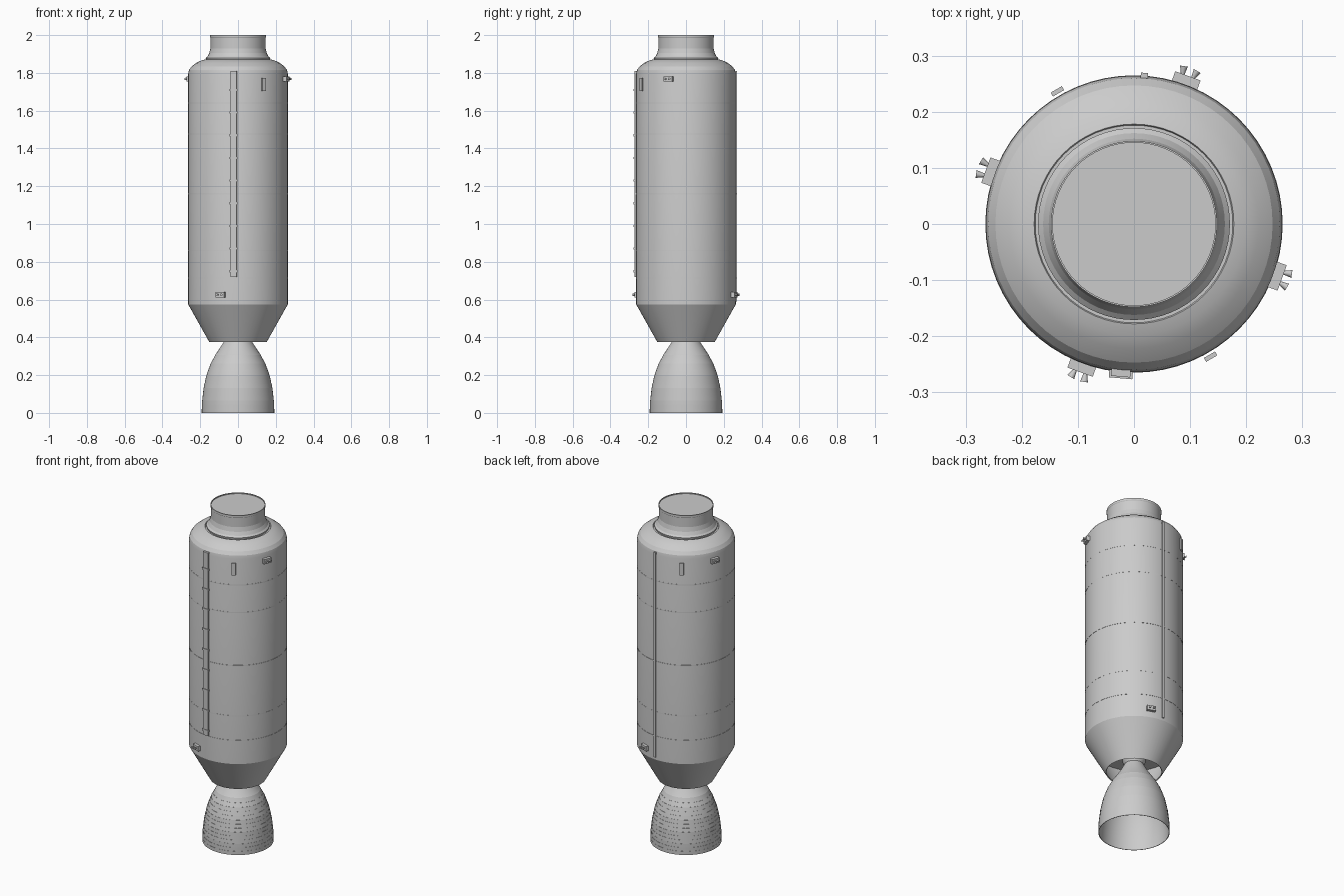
import bpy, bmesh, math
from mathutils import Matrix, Vector

cube = bpy.data.objects.get("Cube")
if cube:
    bpy.data.objects.remove(cube)

grey = bpy.data.materials.new("hull grey")
grey.use_nodes = True
COLOR = (0.6, 0.6, 0.6, 1)
grey.diffuse_color = COLOR
grey.node_tree.nodes["Principled BSDF"].inputs["Base Color"].default_value = COLOR


def finish(name, bm, smooth=None):
    mesh = bpy.data.meshes.new(name)
    bm.to_mesh(mesh)
    bm.free()
    mesh.materials.append(grey)
    obj = bpy.data.objects.new(name, mesh)
    bpy.context.collection.objects.link(obj)
    if smooth:
        bpy.ops.object.select_all(action='DESELECT')
        obj.select_set(True)
        bpy.context.view_layer.objects.active = obj
        bpy.ops.object.shade_smooth_by_angle(angle=math.radians(smooth))
    return obj


def lathe(name, profile, sides=64, smooth=12):
    """Revolve (radius, height) points around the z axis."""
    bm = bmesh.new()
    rings = []
    for r, z in profile:
        if r == 0:
            rings.append([bm.verts.new((0, 0, z))])
        else:
            rings.append([bm.verts.new((r * math.cos(a), r * math.sin(a), z))
                          for a in (math.tau * i / sides for i in range(sides))])
    for low, high in zip(rings, rings[1:]):
        for i in range(sides):
            j = (i + 1) % sides
            if len(high) == 1:
                bm.faces.new((low[i], low[j], high[0]))
            elif len(low) == 1:
                bm.faces.new((low[0], high[j], high[i]))
            else:
                bm.faces.new((low[i], low[j], high[j], high[i]))
    return finish(name, bm, smooth)


def wall_frame(angle, z=0):
    """Local x points outward from the hull, y runs around it."""
    return Matrix.Translation((0, 0, z)) @ Matrix.Rotation(math.radians(angle), 4, 'Z')


def add_box(bm, frame, r0, r1, width, z0, z1):
    size = Matrix.Diagonal((r1 - r0, width, z1 - z0, 1))
    place = Matrix.Translation(((r0 + r1) / 2, 0, (z0 + z1) / 2))
    bmesh.ops.create_cube(bm, size=1, matrix=frame @ place @ size)


R = 0.264

# Main tank: open tail cone, cylinder, rounded shoulder
lathe("tank_hull", [
    (0, 0.5), (0.2, 0.5), (0.148, 0.378), (0.152, 0.375), (R, 0.575), (R, 1.795),
    (0.26, 1.814), (0.247, 1.833), (0.222, 1.852), (0.198, 1.864),
    (0.178, 1.87), (0.176, 1.866), (0.168, 1.866)])

# Docking collar with a shallow lip around its lid
lathe("docking_collar", [
    (0.168, 1.866), (0.171, 1.878), (0.162, 1.886), (0.152, 1.905), (0.146, 1.93),
    (0.146, 1.985), (0.148, 1.988), (0.148, 2), (0.145, 2), (0.145, 1.994), (0, 1.994)])

# Engine bell with stepped cooling bands and an inner wall
bell = [(0.192, 0), (0.19, 0.06), (0.182, 0.13), (0.167, 0.2),
        (0.145, 0.26), (0.117, 0.312), (0.075, 0.375), (0.052, 0.42)]


def bell_radius(z):
    for (r0, z0), (r1, z1) in zip(bell, bell[1:]):
        if z <= z1:
            return r0 + (r1 - r0) * (z - z0) / (z1 - z0)


outer = []
BANDS = 14
for i in range(BANDS):
    z0, z1 = 0.305 * i / BANDS, 0.305 * (i + 1) / BANDS
    outer += [(bell_radius(z0), z0), (bell_radius(z1) + 0.001, z1)]
inner = [(r - 0.003, z) for r, z in reversed(bell)]
lathe("engine_bell", inner + outer + [(0.121, 0.307), (0.117, 0.312)] + bell[6:])
lathe("engine_chamber", [(0.052, 0.42), (0.062, 0.44), (0.062, 0.5)], 32)

# Thin weld rings around the tank
for z, lift in ((1.64, 0.0004), (1.476, 0.0004), (1.16, 0.001), (0.86, 0.0004), (0.714, 0.001)):
    lathe("weld_ring", [(R - 0.002, z - 0.004), (R + lift, z - 0.003),
                        (R + lift, z + 0.003), (R - 0.002, z + 0.004)])

# Front cable duct with clamps
bm = bmesh.new()
duct = wall_frame(-95)
add_box(bm, duct, R - 0.006, R + 0.009, 0.034, 0.72, 1.81)
for i in range(9):
    z = 0.75 + 0.12 * i
    add_box(bm, duct, R - 0.006, R + 0.012, 0.042, z - 0.006, z + 0.006)
finish("front_cable_duct", bm)

# Slim rear pipe
bm = bmesh.new()
add_box(bm, wall_frame(86), R - 0.006, R + 0.006, 0.013, 0.59, 1.81)
finish("rear_pipe", bm)

# Sensor plates on opposite sides
for angle in (-60, 120):
    bm = bmesh.new()
    add_box(bm, wall_frame(angle), R + 0.005, R + 0.013, 0.023, 1.704, 1.774)
    finish("sensor_plate", bm)

# Four thruster pods, each with two splayed nozzles
for angle, z in ((-20, 1.768), (160, 1.768), (-110, 0.625), (70, 0.625)):
    bm = bmesh.new()
    frame = wall_frame(angle, z)
    add_box(bm, frame, R - 0.01, R + 0.017, 0.048, -0.014, 0.014)
    for side in (-1, 1):
        aim = Vector((1, 0.2 * side, 0)).to_track_quat('Z', 'Y').to_matrix().to_4x4()
        place = Matrix.Translation((R + 0.023, 0.011 * side, 0)) @ aim
        bmesh.ops.create_cone(bm, cap_ends=True, segments=12, radius1=0.003,
                              radius2=0.007, depth=0.016, matrix=frame @ place)
    finish("thruster_pod", bm, 30)
